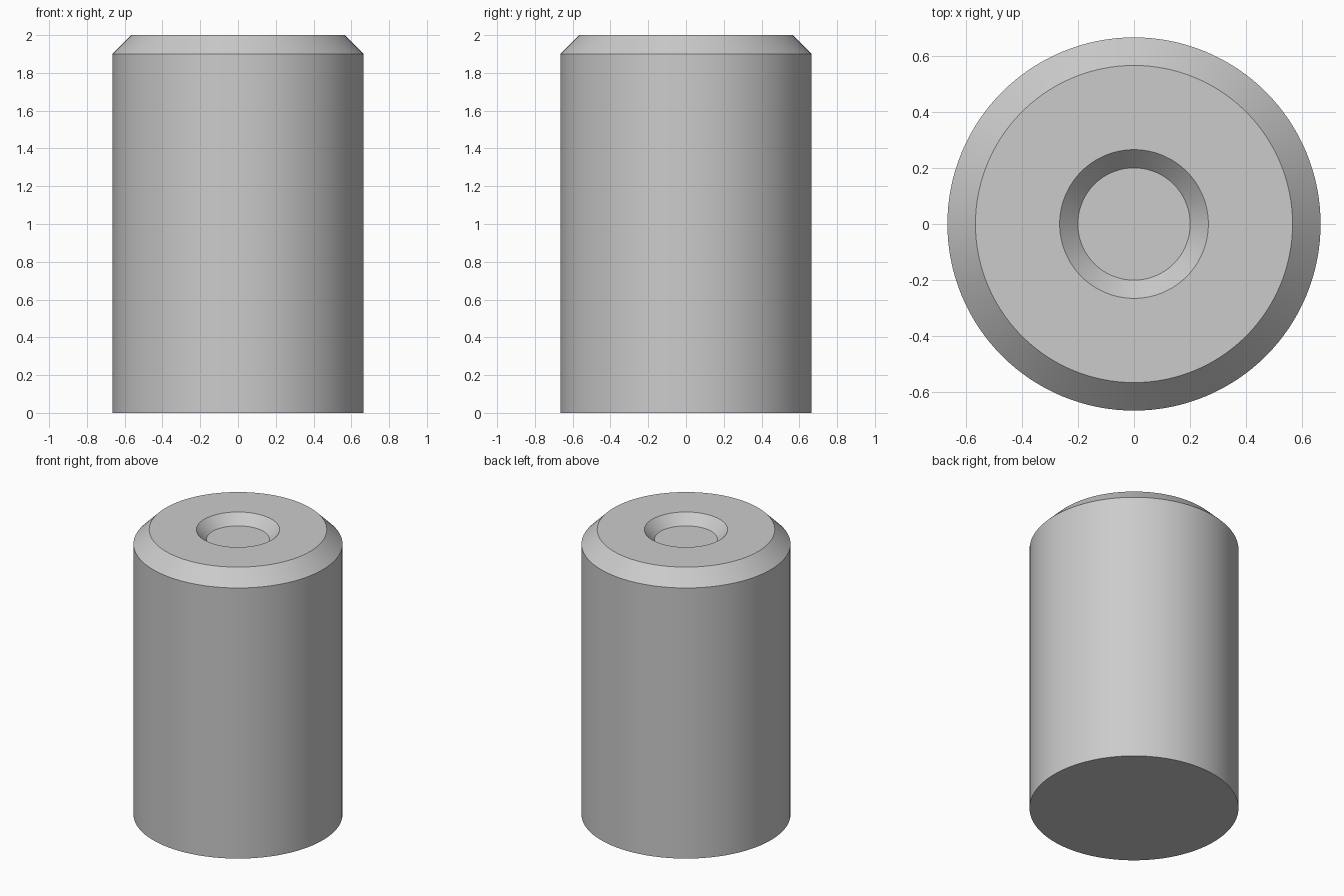
import bpy, bmesh, math

if "Cube" in bpy.data.objects:
    bpy.data.objects.remove(bpy.data.objects["Cube"])

SEGMENTS = 128
# (radius, height) from the base, over the chamfered rim, into the countersunk dimple
PROFILE = [(0.665, 0.0), (0.665, 1.9), (0.565, 2.0), (0.265, 2.0), (0.2, 1.933)]


def lathe(name, profile, segments):
    """Revolve a profile about z and cap both ends."""
    bm = bmesh.new()
    rings = []
    for r, z in profile:
        rings.append([bm.verts.new((r * math.cos(2 * math.pi * i / segments),
                                    r * math.sin(2 * math.pi * i / segments), z))
                      for i in range(segments)])
    for low, high in zip(rings, rings[1:]):
        for i in range(segments):
            j = (i + 1) % segments
            bm.faces.new((low[i], low[j], high[j], high[i]))
    bm.faces.new(list(reversed(rings[0])))
    bm.faces.new(rings[-1])
    bmesh.ops.recalc_face_normals(bm, faces=bm.faces)
    mesh = bpy.data.meshes.new(name)
    bm.to_mesh(mesh)
    bm.free()
    obj = bpy.data.objects.new(name, mesh)
    bpy.context.collection.objects.link(obj)
    return obj


# Solid pin body with chamfered top and shallow centre recess
pin = lathe("chamfered_pin", PROFILE, SEGMENTS)
bpy.context.view_layer.objects.active = pin
pin.select_set(True)
bpy.ops.object.shade_smooth_by_angle(angle=math.radians(30))
